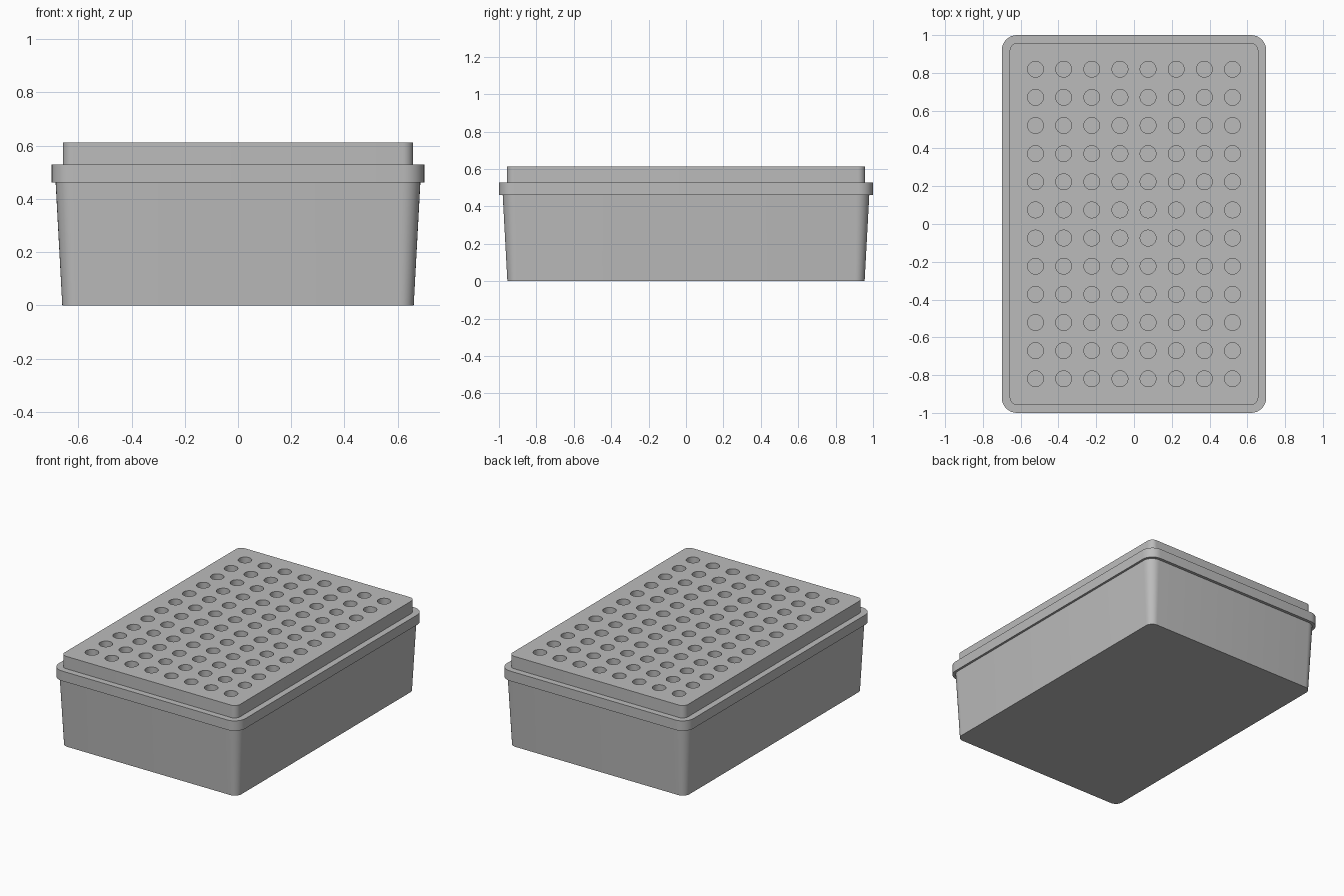
import bpy
import bmesh
import math
from mathutils import Matrix

cube = bpy.data.objects.get("Cube")
if cube:
    bpy.data.objects.remove(cube, do_unlink=True)

grey = bpy.data.materials.new("mid grey plastic")
grey.use_nodes = True
colour = (0.5, 0.5, 0.5, 1)
grey.diffuse_color = colour
grey.node_tree.nodes["Principled BSDF"].inputs["Base Color"].default_value = colour

CORNER_STEPS = 8


def add_object(name, bm):
    bmesh.ops.recalc_face_normals(bm, faces=bm.faces)
    mesh = bpy.data.meshes.new(name)
    bm.to_mesh(mesh)
    bm.free()
    mesh.materials.append(grey)
    obj = bpy.data.objects.new(name, mesh)
    bpy.context.collection.objects.link(obj)
    return obj


def rounded_ring(bm, half_x, half_y, radius, z):
    """One rounded rectangle of vertices, counter-clockwise."""
    ring = []
    for i, (sx, sy) in enumerate([(1, 1), (-1, 1), (-1, -1), (1, -1)]):
        for k in range(CORNER_STEPS + 1):
            a = (i + k / CORNER_STEPS) * math.pi / 2
            x = sx * (half_x - radius) + radius * math.cos(a)
            y = sy * (half_y - radius) + radius * math.sin(a)
            ring.append(bm.verts.new((x, y, z)))
    return ring


def rounded_block(name, lower, upper):
    """Closed block between two rounded rectangles."""
    bm = bmesh.new()
    low, high = rounded_ring(bm, *lower), rounded_ring(bm, *upper)
    n = len(low)
    for i in range(n):
        j = (i + 1) % n
        bm.faces.new((low[i], low[j], high[j], high[i]))
    bm.faces.new(low[::-1])
    bm.faces.new(high)
    return add_object(name, bm)


def smooth(obj):
    bpy.ops.object.select_all(action='DESELECT')
    obj.select_set(True)
    bpy.context.view_layer.objects.active = obj
    bpy.ops.object.shade_smooth_by_angle(angle=math.radians(30))


# Tapered box, its rim, and the raised rack plate
LIP_LOW, LIP_HIGH, TOP = 0.462, 0.529, 0.613
box = rounded_block("box_body", (0.66, 0.955, 0.05, 0), (0.685, 0.98, 0.07, LIP_LOW))
rim = rounded_block("box_rim", (0.70, 1.0, 0.08, LIP_LOW), (0.70, 1.0, 0.08, LIP_HIGH))
plate = rounded_block("rack_plate", (0.658, 0.958, 0.04, LIP_HIGH), (0.658, 0.958, 0.04, TOP))

# Grid of round holes through the plate
COLUMNS, ROWS, PITCH, HOLE_RADIUS = 8, 12, 0.149, 0.042
bm = bmesh.new()
for col in range(COLUMNS):
    for row in range(ROWS):
        x = (col - (COLUMNS - 1) / 2) * PITCH
        y = (row - (ROWS - 1) / 2) * PITCH
        bmesh.ops.create_cone(bm, cap_ends=True, segments=32, radius1=HOLE_RADIUS,
                              radius2=HOLE_RADIUS, depth=0.2,
                              matrix=Matrix.Translation((x, y, TOP - 0.05)))
cutter = add_object("hole_cutter", bm)
cutter.hide_render = True

cut = plate.modifiers.new("holes", 'BOOLEAN')
cut.operation = 'DIFFERENCE'
cut.solver = 'EXACT'
cut.object = cutter
bpy.context.view_layer.objects.active = plate
bpy.ops.object.modifier_apply(modifier=cut.name)
bpy.data.objects.remove(cutter, do_unlink=True)

for part in (box, rim, plate):
    smooth(part)
